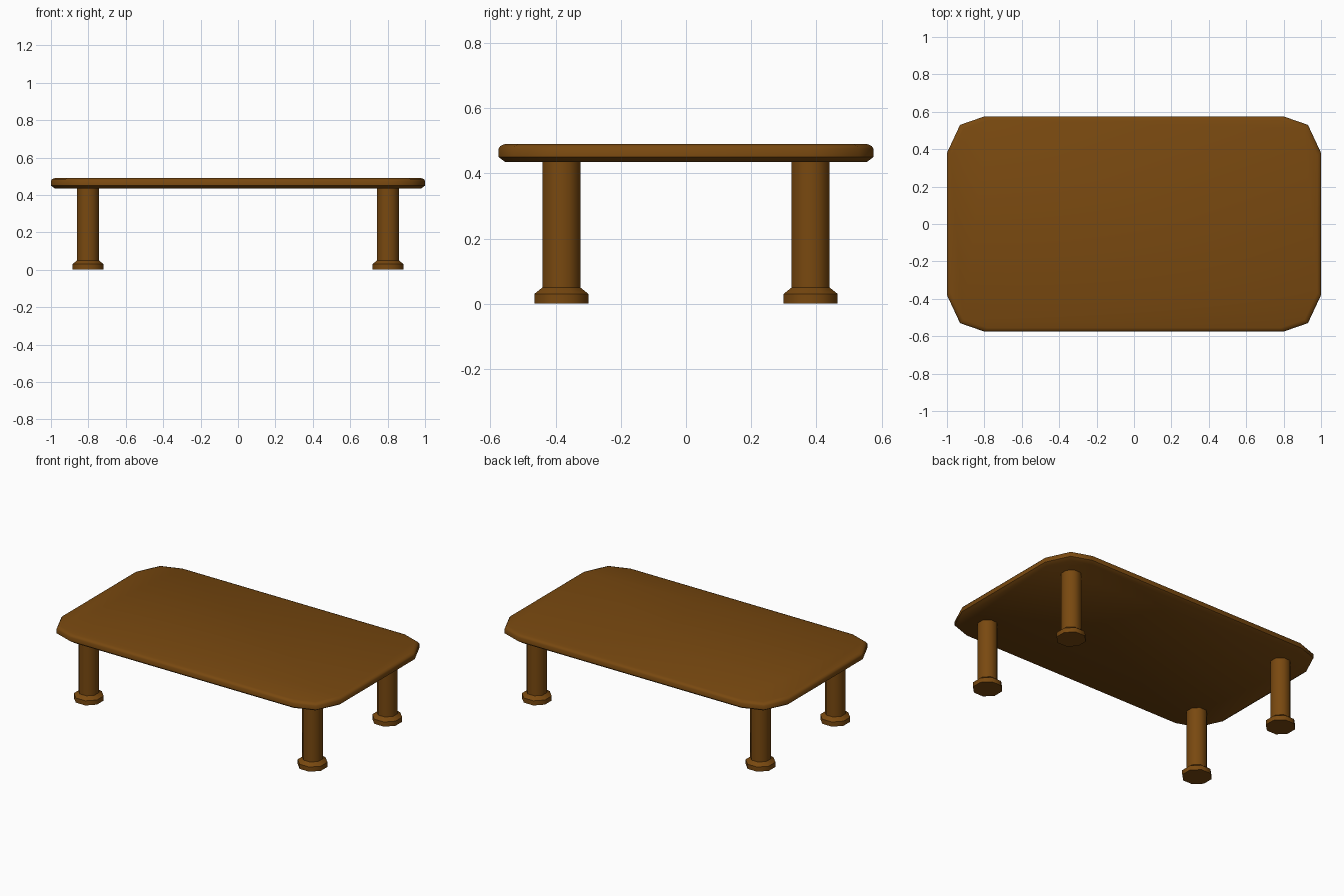
import bpy, bmesh, math

if "Cube" in bpy.data.objects:
    bpy.data.objects.remove(bpy.data.objects["Cube"])

wood = bpy.data.materials.new("brown wood")
wood.diffuse_color = (0.19, 0.066, 0.005, 1)
wood.use_nodes = True
wood.node_tree.nodes["Principled BSDF"].inputs["Base Color"].default_value = wood.diffuse_color


def loft(name, rings):
    """Skin a stack of closed rings and cap both ends."""
    bm = bmesh.new()
    loops = [[bm.verts.new(p) for p in ring] for ring in rings]
    n = len(loops[0])
    for a, b in zip(loops, loops[1:]):
        for i in range(n):
            j = (i + 1) % n
            bm.faces.new((a[i], a[j], b[j], b[i]))
    bm.faces.new(loops[0][::-1])
    bm.faces.new(loops[-1])
    bmesh.ops.recalc_face_normals(bm, faces=bm.faces)
    mesh = bpy.data.meshes.new(name)
    bm.to_mesh(mesh)
    bm.free()
    mesh.materials.append(wood)
    obj = bpy.data.objects.new(name, mesh)
    bpy.context.collection.objects.link(obj)
    bpy.context.view_layer.objects.active = obj
    bpy.ops.object.select_all(action='DESELECT')
    obj.select_set(True)
    bpy.ops.object.shade_smooth_by_angle(angle=math.radians(50))
    return obj


# tabletop: clipped-corner outline with a softened rim
def outline(inset, z):
    q = [(1.0, 0.38), (0.93, 0.53), (0.80, 0.575)]
    pts = (q + [(-x, y) for x, y in q[::-1]]
           + [(-x, -y) for x, y in q] + [(x, -y) for x, y in q[::-1]])
    sx, sy = 1 - inset, 1 - inset / 0.575
    return [(x * sx, y * sy, z) for x, y in pts]


loft("tabletop", [outline(i, z) for i, z in
                  [(0.02, 0.435), (0.0, 0.45), (0.0, 0.475), (0.006, 0.484), (0.02, 0.49)]])


# legs: round post flaring into an octagonal foot
def ring(cx, cy, r, z, n=8):
    r /= math.cos(math.pi / n)
    return [(cx + r * math.cos((i + 0.5) * math.tau / n),
             cy + r * math.sin((i + 0.5) * math.tau / n), z) for i in range(n)]


profile = [(0.083, 0.0), (0.083, 0.03), (0.058, 0.05), (0.058, 0.44)]
for side, sx in (("left", -1), ("right", 1)):
    for end, sy in (("front", -1), ("back", 1)):
        loft(f"{end}_{side}_leg",
             [ring(sx * 0.802, sy * 0.382, r, z) for r, z in profile])
